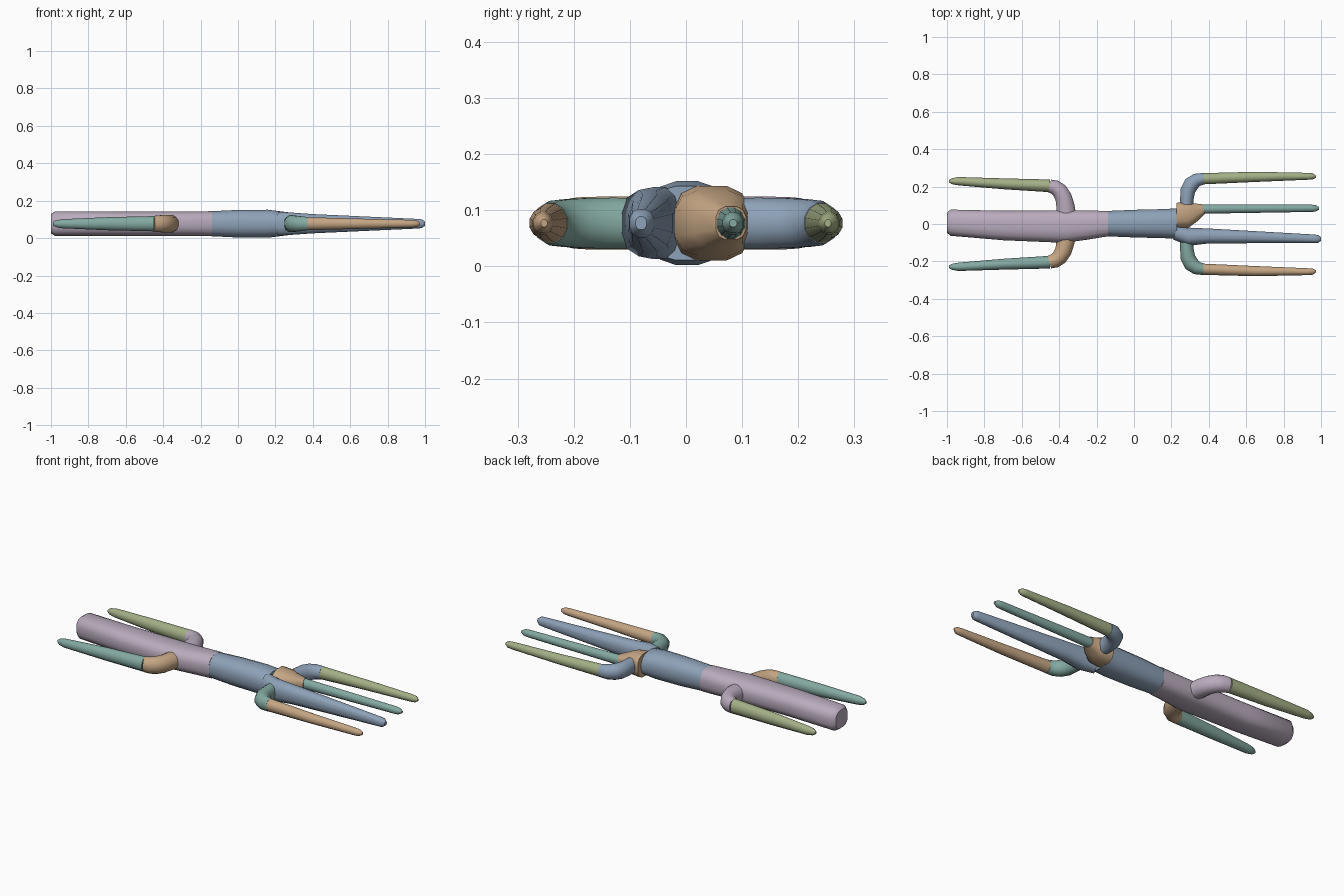
import bpy
import bmesh
from math import cos, sin, pi, copysign
from mathutils import Vector

cube = bpy.data.objects.get("Cube")
if cube:
    bpy.data.objects.remove(cube, do_unlink=True)

MID = 0.077  # height of the centre line


def material(name, rgb):
    mat = bpy.data.materials.new(name)
    mat.use_nodes = True
    colour = (*rgb, 1)
    mat.diffuse_color = colour
    mat.node_tree.nodes["Principled BSDF"].inputs["Base Color"].default_value = colour
    return mat


MAUVE = material("mauve", (0.49, 0.41, 0.51))
BLUE = material("slate blue", (0.27, 0.36, 0.48))
TAN = material("tan", (0.56, 0.38, 0.23))
TEAL = material("teal", (0.23, 0.40, 0.36))
GREEN = material("olive green", (0.37, 0.43, 0.24))


def loft(name, mat, stations, sides=12, power=1.0, side=1):
    """Tube through (x, y, half width, half height) stations in the flat plane."""
    bm = bmesh.new()
    centres = [Vector((x, y * side, MID)) for x, y, w, h in stations]
    rings = []
    last = len(centres) - 1
    for i, (c, (_, _, w, h)) in enumerate(zip(centres, stations)):
        along = (centres[min(i + 1, last)] - centres[max(i - 1, 0)]).normalized()
        if abs(along.y) < 0.25 * abs(along.x):
            along = Vector((copysign(1, along.x), 0, 0))
        across = Vector((-along.y, along.x, 0))
        ring = []
        for k in range(sides):
            a = 2 * pi * (k + 0.5) / sides
            u = copysign(abs(cos(a)) ** power, cos(a))
            v = copysign(abs(sin(a)) ** power, sin(a))
            ring.append(bm.verts.new(c + across * u * w + Vector((0, 0, v * h))))
        rings.append(ring)
    for a, b in zip(rings, rings[1:]):
        for k in range(sides):
            n = (k + 1) % sides
            bm.faces.new((a[k], a[n], b[n], b[k]))
    bm.faces.new(rings[0])
    bm.faces.new(rings[-1])
    bmesh.ops.recalc_face_normals(bm, faces=bm.faces)
    mesh = bpy.data.meshes.new(name)
    bm.to_mesh(mesh)
    bm.free()
    mesh.materials.append(mat)
    obj = bpy.data.objects.new(name, mesh)
    bpy.context.collection.objects.link(obj)
    bpy.ops.object.select_all(action="DESELECT")
    obj.select_set(True)
    bpy.context.view_layer.objects.active = obj
    bpy.ops.object.shade_smooth_by_angle(angle=0.7)
    return obj


# Broad handle and the neck it runs into
loft("handle", MAUVE, [
    (-1.0, 0.007, 0.055, 0.052), (-0.98, 0.007, 0.071, 0.066),
    (-0.7, -0.008, 0.08, 0.066), (-0.37, -0.014, 0.088, 0.066),
    (-0.25, -0.006, 0.079, 0.066), (-0.14, 0.002, 0.069, 0.068)], 16, 0.75)
loft("neck", BLUE, [
    (-0.14, 0.002, 0.069, 0.068), (0.0, 0.002, 0.075, 0.075),
    (0.16, 0.002, 0.079, 0.076), (0.23, 0.002, 0.083, 0.067)], 16, 0.85)

# Two inner tines split off the neck
loft("long_inner_tine", BLUE, [
    (0.22, -0.047, 0.038, 0.066), (0.29, -0.068, 0.05, 0.061),
    (0.4, -0.064, 0.041, 0.053), (0.97, -0.079, 0.023, 0.026),
    (0.985, -0.08, 0.021, 0.022), (1.0, -0.08, 0.01, 0.012)], 12, 0.85)
loft("tine_root", TAN, [
    (0.228, 0.046, 0.069, 0.068), (0.29, 0.048, 0.07, 0.06),
    (0.32, 0.063, 0.053, 0.048), (0.37, 0.08, 0.029, 0.03)], 12, 0.7)
loft("short_inner_tine", TEAL, [
    (0.36, 0.08, 0.026, 0.029), (0.95, 0.084, 0.02, 0.021),
    (0.97, 0.084, 0.018, 0.018), (0.99, 0.084, 0.007, 0.007)])

# Curved arms with outer tines, on both sides and both ends
for label, side, arm, tine, hook, prong in (
        ("left", 1, BLUE, GREEN, MAUVE, GREEN),
        ("right", -1, TEAL, TAN, TAN, TEAL)):
    loft(label + "_outer_arm", arm, [
        (0.28, 0.07, 0.036, 0.046), (0.282, 0.13, 0.037, 0.047),
        (0.288, 0.18, 0.041, 0.046), (0.306, 0.213, 0.043, 0.044),
        (0.335, 0.235, 0.037, 0.041), (0.372, 0.242, 0.032, 0.037)],
        side=side)
    loft(label + "_outer_tine", tine, [
        (0.37, 0.242, 0.031, 0.036), (0.65, 0.252, 0.028, 0.028),
        (0.93, 0.255, 0.019, 0.021), (0.955, 0.255, 0.017, 0.018),
        (0.973, 0.253, 0.006, 0.007)], side=side)
    loft(label + "_handle_hook", hook, [
        (-0.36, 0.03, 0.055, 0.046), (-0.367, 0.1, 0.05, 0.049),
        (-0.378, 0.145, 0.046, 0.049), (-0.398, 0.178, 0.044, 0.048),
        (-0.422, 0.196, 0.04, 0.046), (-0.452, 0.204, 0.036, 0.043)],
        side=side)
    loft(label + "_handle_tine", prong, [
        (-0.45, 0.204, 0.035, 0.042), (-0.7, 0.215, 0.03, 0.036),
        (-0.94, 0.229, 0.023, 0.025), (-0.975, 0.229, 0.016, 0.018),
        (-0.99, 0.229, 0.006, 0.008)], side=side)
